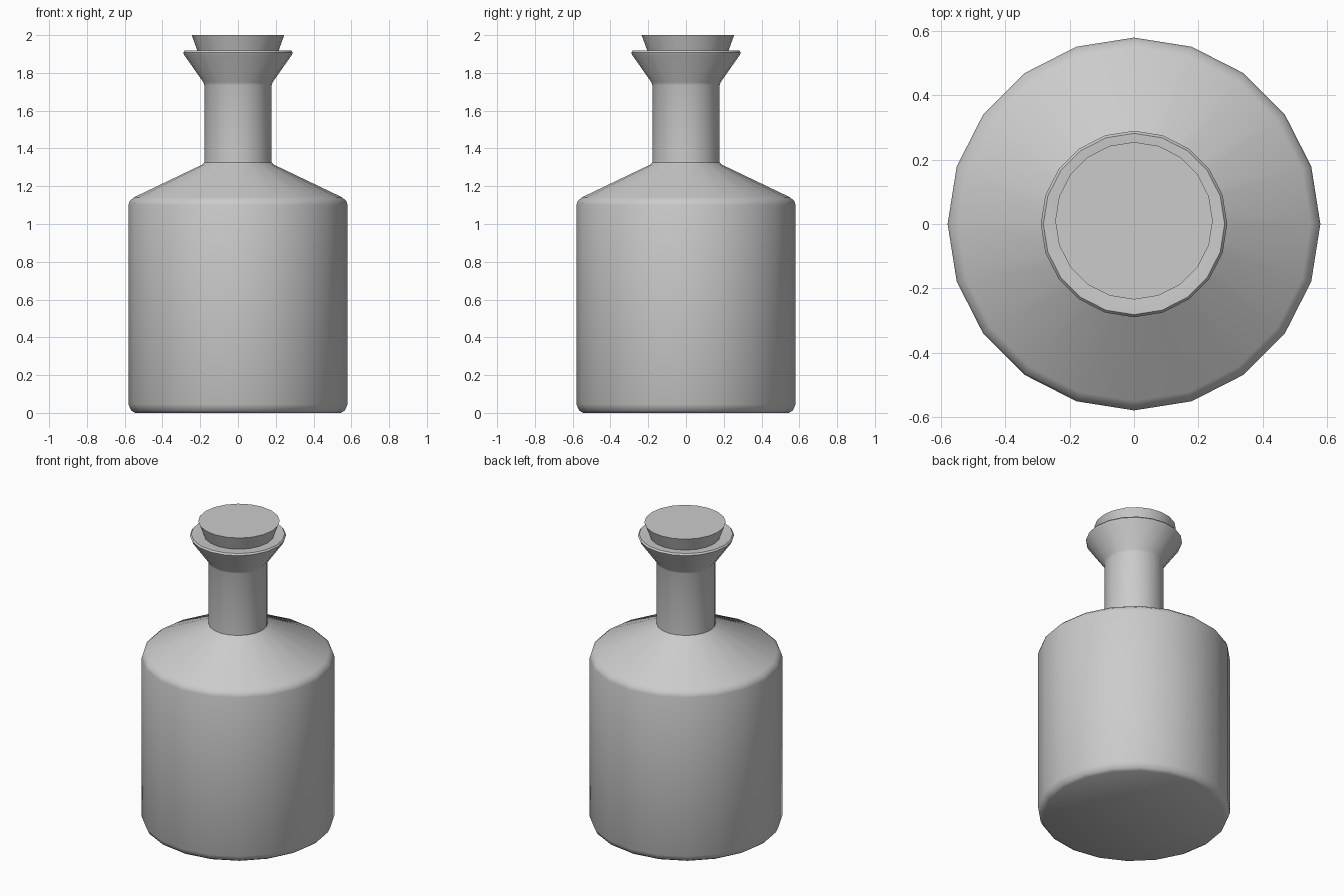
import bpy, bmesh, math

if "Cube" in bpy.data.objects:
    bpy.data.objects.remove(bpy.data.objects["Cube"])

SIDES = 20


def lathe(name, profile, offset=(0, 0, 0), sharp=35):
    """Revolve a closed (radius, z) profile; both ends lie on the axis."""
    bm = bmesh.new()
    rings = []
    for r, z in profile:
        if r == 0:
            rings.append([bm.verts.new((0, 0, z))] * SIDES)
        else:
            rings.append([bm.verts.new((r * math.cos(2 * math.pi * i / SIDES),
                                        r * math.sin(2 * math.pi * i / SIDES), z))
                          for i in range(SIDES)])
    for low, high in zip(rings, rings[1:]):
        for i in range(SIDES):
            j = (i + 1) % SIDES
            corners = list(dict.fromkeys((low[i], low[j], high[j], high[i])))
            bm.faces.new(corners)
    bmesh.ops.recalc_face_normals(bm, faces=bm.faces)
    mesh = bpy.data.meshes.new(name)
    bm.to_mesh(mesh)
    bm.free()
    obj = bpy.data.objects.new(name, mesh)
    obj.location = offset
    bpy.context.collection.objects.link(obj)
    bpy.context.view_layer.objects.active = obj
    obj.select_set(True)
    bpy.ops.object.shade_smooth_by_angle(angle=math.radians(sharp))
    obj.select_set(False)
    return obj


# Bottle body with rounded base, sloping shoulder, neck and flared lip
lathe("bottle", [
    (0, 0), (0.545, 0), (0.565, 0.012), (0.58, 0.045),
    (0.58, 1.10), (0.573, 1.122), (0.55, 1.142),
    (0.19, 1.314), (0.178, 1.325),
    (0.178, 1.735), (0.183, 1.75),
    (0.285, 1.895), (0.29, 1.908), (0.282, 1.918),
    (0.25, 1.917), (0.20, 1.91), (0, 1.91),
])

# Tapered stopper, set slightly towards the back
lathe("stopper", [(0, 1.78), (0.165, 1.78), (0.245, 2.0), (0, 2.0)],
      offset=(0, 0.01, 0))
